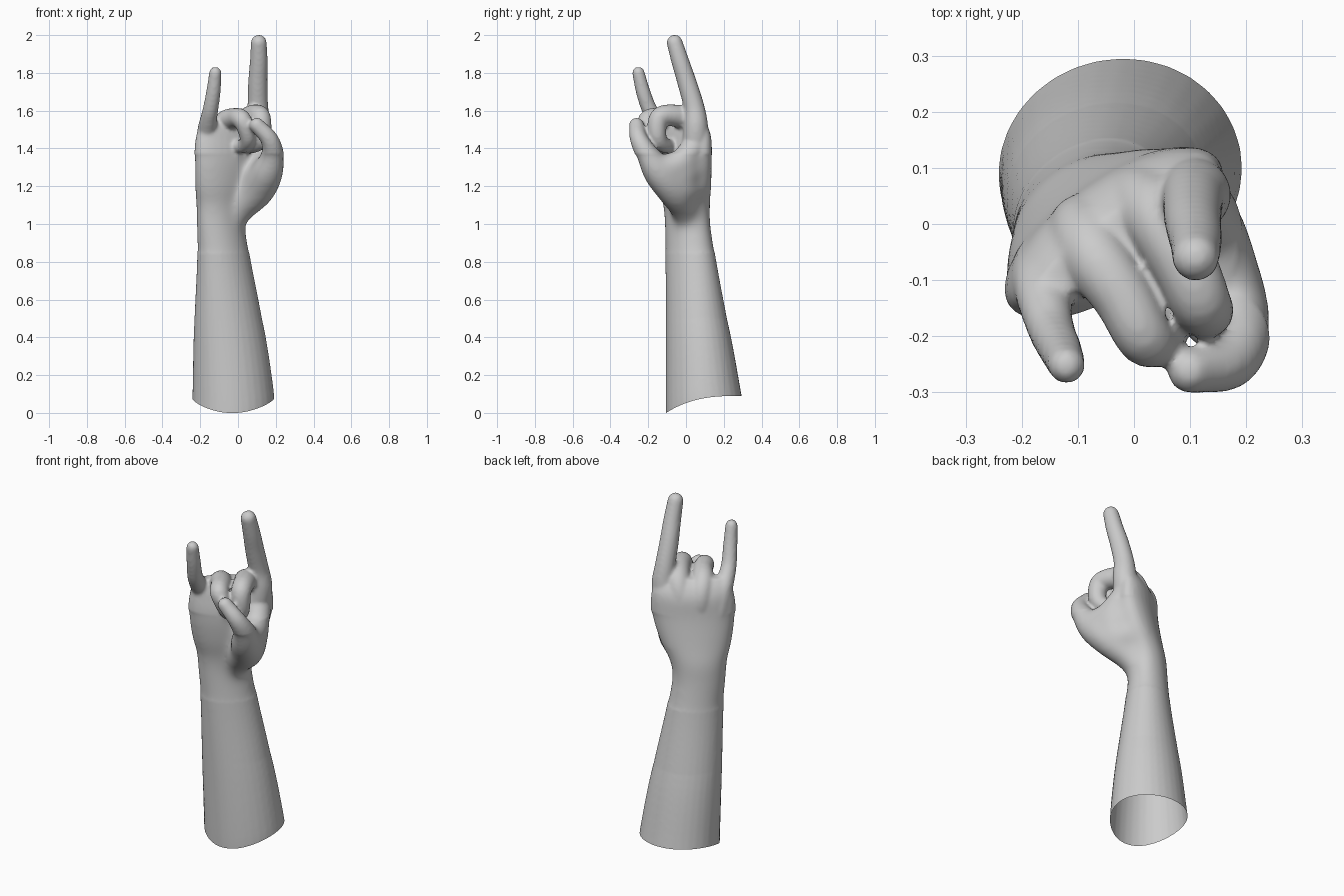
import bpy, bmesh
from math import cos, sin, pi, radians, sqrt
from mathutils import Vector

SIDES = 32
bm = bmesh.new()


def spline(rows, steps=6):
    """Catmull-Rom through rows of numbers."""
    rows = [Vector(r) for r in rows]
    pts = [rows[0] * 2 - rows[1]] + rows + [rows[-1] * 2 - rows[-2]]
    out = []
    for a, b, c, d in zip(pts, pts[1:], pts[2:], pts[3:]):
        for i in range(steps):
            t = i / steps
            out.append(0.5 * (2 * b + (c - a) * t + (2 * a - 5 * b + 4 * c - d) * t * t
                              + (3 * b - a - 3 * c + d) * t ** 3))
    return out + [rows[-1]]


def loft(rings):
    loops = [[bm.verts.new(p) for p in ring] for ring in rings]
    for lo, hi in zip(loops, loops[1:]):
        for i in range(SIDES):
            j = (i + 1) % SIDES
            bm.faces.new((lo[i], lo[j], hi[j], hi[i]))
    bm.faces.new(loops[0][::-1])
    bm.faces.new(loops[-1])


def digit(rows):
    """Round tube along x, y, z, radius rows with a domed tip."""
    path = [(Vector(p[:3]), p[3]) for p in spline(rows)]
    end, r = path[-1]
    fwd = (end - path[-2][0]).normalized()
    path += [(end + fwd * r * k, r * sqrt(1 - k * k)) for k in (0.3, 0.55, 0.75, 0.9, 0.98)]
    rings = []
    side = Vector((1, 0.3, 0))
    for i, (p, rad) in enumerate(path):
        t = (path[min(i + 1, len(path) - 1)][0] - path[max(i - 1, 0)][0]).normalized()
        side = (side - t * side.dot(t)).normalized()
        up = t.cross(side)
        rings.append([p + rad * (side * cos(2 * pi * k / SIDES) + up * sin(2 * pi * k / SIDES))
                      for k in range(SIDES)])
    loft(rings)


# Forearm and palm: z, centre x, centre y, half width, half depth, turn
sections = [
    (-0.10, -0.025, 0.103, 0.221, 0.205, 10),
    (0.05, -0.026, 0.090, 0.215, 0.197, 10),
    (0.40, -0.045, 0.064, 0.192, 0.168, 20),
    (0.80, -0.074, 0.026, 0.154, 0.122, 38),
    (1.00, -0.091, 0.008, 0.145, 0.104, 40),
    (1.10, -0.085, 0.004, 0.156, 0.104, 38),
    (1.20, -0.062, -0.006, 0.194, 0.106, 36),
    (1.35, -0.038, -0.016, 0.226, 0.102, 35),
    (1.46, -0.034, -0.014, 0.222, 0.090, 35),
    (1.52, -0.030, -0.018, 0.204, 0.070, 35),
    (1.56, -0.030, -0.025, 0.170, 0.040, 35),
]
rings = []
for z, cx, cy, a, b, deg in spline(sections):
    c, s = cos(radians(deg)), sin(radians(deg))
    ring = []
    for k in range(SIDES):
        # start the count at a fixed direction so the skin does not twist
        w = 2 * pi * k / SIDES - radians(deg)
        u, v = a * cos(w), b * sin(w)
        ring.append((cx + u * c - v * s, cy + u * s + v * c, z))
    rings.append(ring)
loft(rings)

# Raised index finger
digit([(0.05, 0.03, 1.25, 0.070), (0.092, 0.048, 1.42, 0.069), (0.108, 0.052, 1.52, 0.065),
       (0.105, 0.042, 1.62, 0.055), (0.105, 0.005, 1.75, 0.051), (0.11, -0.03, 1.86, 0.047),
       (0.11, -0.06, 1.96, 0.042)])
# Raised little finger
digit([(-0.145, -0.07, 1.28, 0.065), (-0.160, -0.08, 1.40, 0.058), (-0.163, -0.11, 1.49, 0.053),
       (-0.155, -0.16, 1.555, 0.045), (-0.145, -0.195, 1.61, 0.041), (-0.13, -0.227, 1.70, 0.038),
       (-0.12, -0.252, 1.80, 0.033)])
# Folded middle finger
digit([(-0.01, 0.02, 1.32, 0.068), (0.008, 0.04, 1.46, 0.065), (0.045, 0.01, 1.545, 0.064),
       (0.09, -0.07, 1.575, 0.058), (0.121, -0.143, 1.56, 0.053), (0.125, -0.150, 1.46, 0.047),
       (0.08, -0.11, 1.415, 0.040), (0.0, -0.06, 1.415, 0.036)])
# Folded ring finger
digit([(-0.08, -0.02, 1.32, 0.066), (-0.09, -0.01, 1.46, 0.062), (-0.072, -0.055, 1.535, 0.060),
       (-0.02, -0.13, 1.56, 0.054), (0.022, -0.205, 1.55, 0.050), (0.052, -0.19, 1.46, 0.043),
       (0.03, -0.14, 1.415, 0.038), (-0.01, -0.10, 1.41, 0.034)])
# Thumb with its mound, bent across the folded fingers
digit([(-0.06, 0.02, 0.98, 0.065), (0.02, -0.01, 1.09, 0.080), (0.105, -0.065, 1.18, 0.092),
       (0.158, -0.148, 1.28, 0.086), (0.183, -0.207, 1.37, 0.060), (0.165, -0.250, 1.45, 0.047),
       (0.10, -0.262, 1.523, 0.040)])
# Webs between thumb, palm and index finger
digit([(0.10, 0.05, 1.42, 0.065), (0.135, -0.02, 1.33, 0.070), (0.155, -0.11, 1.29, 0.078)])
digit([(0.06, 0.03, 1.33, 0.085), (0.11, -0.02, 1.27, 0.088), (0.12, -0.08, 1.24, 0.090)])
digit([(0.02, 0.02, 1.20, 0.085), (0.07, 0.0, 1.19, 0.088), (0.10, -0.03, 1.20, 0.090)])

bmesh.ops.recalc_face_normals(bm, faces=bm.faces[:])
mesh = bpy.data.meshes.new("hand_and_forearm")
bm.to_mesh(mesh)
bm.free()
hand = bpy.data.objects.new("hand_and_forearm", mesh)
bpy.context.collection.objects.link(hand)

# Fuse the parts into one skin and soften the joints
remesh = hand.modifiers.new("fuse", 'REMESH')
remesh.mode = 'VOXEL'
remesh.voxel_size = 0.009
soft = hand.modifiers.new("soften", 'SMOOTH')
soft.factor = 0.5
soft.iterations = 7
fused = bpy.data.meshes.new_from_object(
    hand.evaluated_get(bpy.context.evaluated_depsgraph_get()))
hand.modifiers.clear()

# Even out the palm and wrist where the mounds meet
bm = bmesh.new()
bm.from_mesh(fused)
palm = [v for v in bm.verts if 0.85 < v.co.z < 1.37]
for _ in range(50):
    bmesh.ops.smooth_vert(bm, verts=palm, factor=0.5,
                          use_axis_x=True, use_axis_y=True, use_axis_z=True)

# Open, curved cut at the elbow end
bmesh.ops.bisect_plane(bm, geom=bm.verts[:] + bm.edges[:] + bm.faces[:], dist=1e-5,
                       plane_co=(0, 0, 0), plane_no=(0, 0, 1), clear_inner=True)
for v in bm.verts:
    if v.co.z < 0.5:
        k = max(0, (0.29 - v.co.y) / 0.395)
        v.co.z += 0.09 * (1 - k ** 2.8) * (1 - v.co.z / 0.5)
for f in bm.faces:
    f.smooth = True
bm.to_mesh(fused)
bm.free()
hand.data = fused
